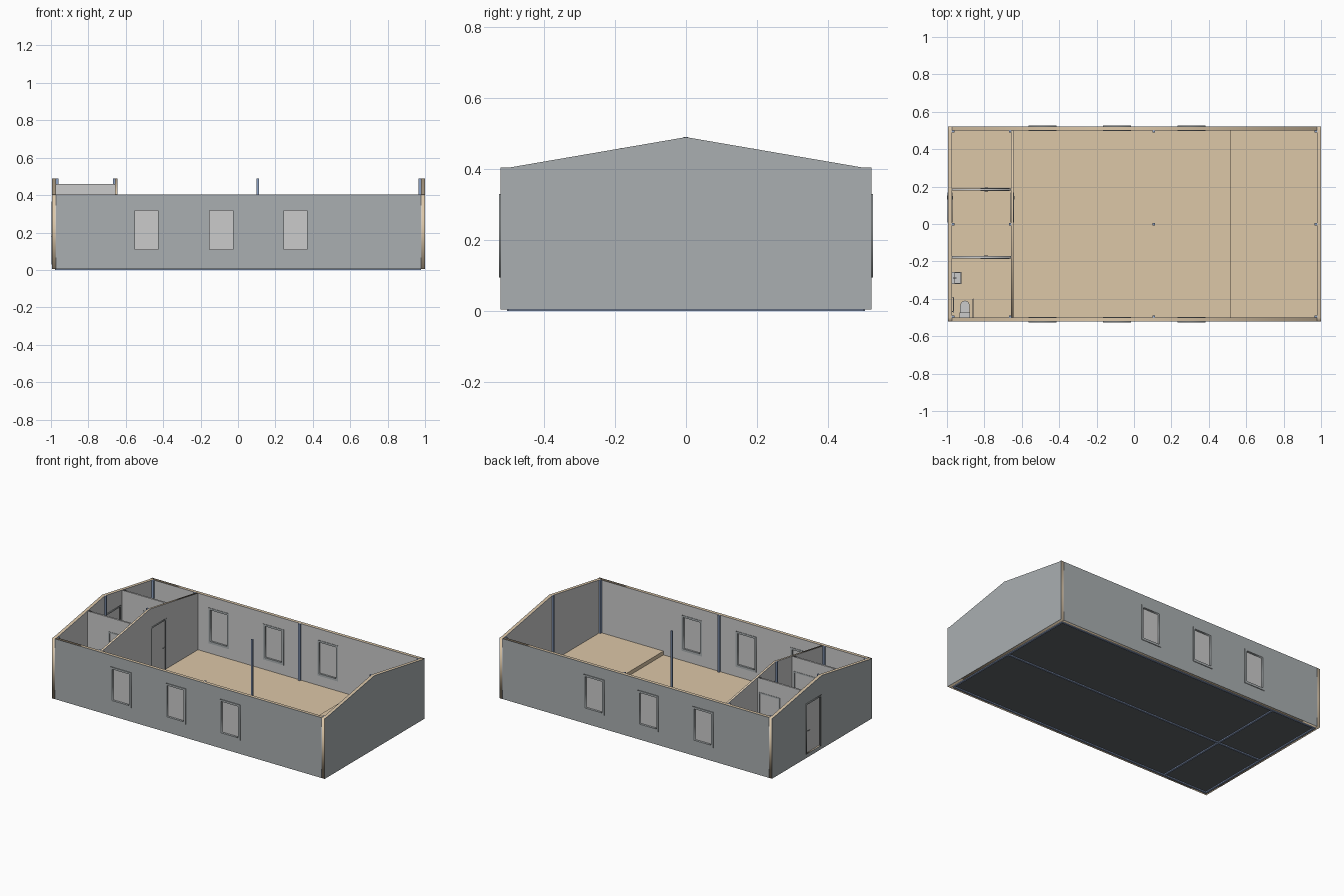
import bpy, bmesh, math
from mathutils import Matrix, Vector

if "Cube" in bpy.data.objects:
    bpy.data.objects.remove(bpy.data.objects["Cube"])


def mat(name, rgb):
    m = bpy.data.materials.new(name)
    m.diffuse_color = (*rgb, 1)
    m.use_nodes = True
    m.node_tree.nodes["Principled BSDF"].inputs["Base Color"].default_value = m.diffuse_color
    return m


CLAD = mat("cladding_grey", (0.40, 0.43, 0.44))
WOOD = mat("wood_tan", (0.72, 0.57, 0.39))
STEEL = mat("steel_blue", (0.27, 0.36, 0.55))
DARK = mat("underside_dark", (0.12, 0.13, 0.14))

XL, XR, YO = -0.995, 1.0, 0.522      # outer wall faces
T = 0.022                            # outer wall thickness
BASE, EAVE, RIDGE = 0.005, 0.404, 0.49
FLOOR, STAGE = 0.03, 0.055
PX = -0.65                           # cross partition


def link(name, me, material):
    ob = bpy.data.objects.new(name, me)
    bpy.context.collection.objects.link(ob)
    if material:
        me.materials.append(material)
    return ob


def box(name, x, y, z, material=None):
    me = bpy.data.meshes.new(name)
    bm = bmesh.new()
    bmesh.ops.create_cube(bm, size=1)
    for v in bm.verts:
        v.co = Vector([(r[0] + r[1]) / 2 + c * (r[1] - r[0]) for r, c in zip((x, y, z), v.co)])
    bm.to_mesh(me)
    bm.free()
    return link(name, me, material)


def rect(u0, u1, v0, v1):
    return [(u0, v0), (u1, v0), (u1, v1), (u0, v1)]


def panel(name, axis, a, b, loops, material=None):
    """Upright sheet between a and b on an axis; the first loop is the outline, others are holes."""
    cu = bpy.data.curves.new(name, 'CURVE')
    cu.dimensions, cu.fill_mode, cu.extrude = '2D', 'BOTH', (b - a) / 2
    for pts in loops:
        s = cu.splines.new('POLY')
        s.points.add(len(pts) - 1)
        for p, (u, v) in zip(s.points, pts):
            p.co = (u, v, 0, 1)
        s.use_cyclic_u = True
    tmp = bpy.data.objects.new(name + "_outline", cu)
    me = bpy.data.meshes.new_from_object(tmp)
    bpy.data.objects.remove(tmp)
    m = (a + b) / 2
    if axis == 'x':
        M = Matrix(((0, 0, 1, m), (1, 0, 0, 0), (0, 1, 0, 0), (0, 0, 0, 1)))
    else:
        M = Matrix(((1, 0, 0, 0), (0, 0, -1, m), (0, 1, 0, 0), (0, 0, 0, 1)))
    me.transform(M)
    me.name = name
    return link(name, me, material)


def layered_wall(name, axis, outer, inner, loops):
    """Timber core with cladding outside and lining inside."""
    d = 0.003 if inner > outer else -0.003
    for part, p, q, m in (("cladding", outer, outer + d, CLAD), ("core", outer + d, inner - d, WOOD),
                          ("lining", inner - d, inner, None)):
        panel(f"{name}_{part}", axis, min(p, q), max(p, q), loops, m)


def roof_z(y):
    return EAVE + (0.5 - abs(y)) / 0.5 * (RIDGE - EAVE)


def cylinder(name, p, q, r, n=12, material=None):
    p, q = Vector(p), Vector(q)
    me = bpy.data.meshes.new(name)
    bm = bmesh.new()
    M = Matrix.Translation((p + q) / 2) @ (q - p).to_track_quat('Z', 'Y').to_matrix().to_4x4()
    bmesh.ops.create_cone(bm, cap_ends=True, segments=n, radius1=r, radius2=r, depth=(q - p).length, matrix=M)
    bm.to_mesh(me)
    bm.free()
    return link(name, me, material)


# Long walls with three windows each
WINDOWS = (-0.49, -0.09, 0.307)
WH = 0.075
for side, s in (("front", -1), ("back", 1)):
    holes = [rect(c - WH, c + WH, 0.095, 0.33) for c in WINDOWS]
    layered_wall(f"{side}_wall", 'y', s * YO, s * (YO - T), [rect(XL + T, XR - T, BASE, EAVE)] + holes)
    for i, c in enumerate(WINDOWS):
        y = sorted((s * 0.527, s * 0.497))
        panel(f"{side}_window_frame_{i}", 'y', *y,
              [rect(c - WH, c + WH, 0.095, 0.33), rect(c - 0.062, c + 0.062, 0.11, 0.317)], CLAD)
        panel(f"{side}_window_pane_{i}", 'y', s * 0.511 - 0.002, s * 0.511 + 0.002,
              [rect(c - 0.063, c + 0.063, 0.109, 0.318)])

# Gable end walls and the gabled cross partition
gable = [(-YO, BASE), (YO, BASE), (YO, EAVE), (0.5, EAVE), (0, RIDGE), (-0.5, EAVE), (-YO, EAVE)]
DOOR = (0.008, 0.168)
DTOP = 0.365
door_hole = rect(*DOOR, FLOOR, DTOP)
layered_wall("right_end_wall", 'x', XR, XR - T, [gable])
layered_wall("left_end_wall", 'x', XL, XL + T, [gable, door_hole])
W = YO - T
inner_gable = [(-W, FLOOR), (W, FLOOR), (W, EAVE), (0, RIDGE), (-W, EAVE)]
panel("cross_partition_west", 'x', PX - 0.007, PX - 0.004, [inner_gable, door_hole])
panel("cross_partition_core", 'x', PX - 0.004, PX + 0.004, [inner_gable, door_hole], WOOD)
panel("cross_partition_east", 'x', PX + 0.004, PX + 0.007, [inner_gable, door_hole])


# Doors: frame, leaf and lever handles on both faces
def door(name, axis, pos, u0, u1, half, knob_u, turn):
    top = DTOP
    f = 0.009
    panel(name + "_frame", axis, pos - half, pos + half,
          [[(u0, FLOOR), (u0 + f, FLOOR), (u0 + f, top - f), (u1 - f, top - f), (u1 - f, FLOOR),
            (u1, FLOOR), (u1, top), (u0, top)]], CLAD)
    panel(name + "_leaf", axis, pos - 0.004, pos + 0.004, [rect(u0 + f, u1 - f, FLOOR + 0.002, top - f)])

    def at(u, w):
        return (pos + w, u, 0.18) if axis == 'x' else (u, pos + w, 0.18)
    w = half + 0.0005
    cylinder(name + "_handle_spindle", at(knob_u, -w), at(knob_u, w), 0.002, 8, CLAD)
    for k, e in enumerate((-w, w)):
        cylinder(f"{name}_handle_lever_{k}", at(knob_u, e), at(knob_u + turn * 0.02, e), 0.0018, 8, CLAD)


door("entrance_door", 'x', XL + T / 2, *DOOR, 0.014, 0.15, -1)
door("hall_door", 'x', PX, *DOOR, 0.009, 0.15, -1)

# Small room partitions, each with a door
for name, y in (("store", 0.185), ("washroom", -0.178)):
    outline = rect(XL + T, PX - 0.007, FLOOR, roof_z(y))
    panel(name + "_partition", 'y', y - 0.006, y + 0.006, [outline, rect(-0.82, -0.665, FLOOR, DTOP)])
    door(name + "_door", 'y', y, -0.82, -0.665, 0.008, -0.80, 1)

# Floor, underside and raised stage
box("floor", (XL + 0.015, XR - 0.015), (-0.51, 0.51), (0.012, FLOOR), WOOD)
box("underside_panel", (XL + 0.015, XR - 0.015), (-0.51, 0.51), (0.007, 0.012), DARK)
box("stage", (0.515, XR - T), (-W, W), (FLOOR, STAGE), WOOD)

# Steel base beams
for s in (-1, 1):
    box(f"long_sill_beam_{s}", (-0.97, 0.97), (s * 0.498 - 0.006, s * 0.498 + 0.006), (0, 0.01), STEEL)
    box(f"end_sill_beam_{s}", (s * 0.972 - 0.006, s * 0.972 + 0.006), (-0.5, 0.5), (0, 0.01), STEEL)
box("centre_beam", (-0.97, 0.97), (-0.006, 0.006), (0, 0.01), STEEL)
box("cross_beam", (PX - 0.006, PX + 0.006), (-0.5, 0.5), (0, 0.01), STEEL)

# Steel posts along both walls and the ridge line
for i, x in enumerate((-0.967, PX - 0.013, 0.105, 0.972)):
    for j, y in enumerate((-0.494, 0, 0.494)):
        h = RIDGE if y == 0 else EAVE
        yy = y - 0.001 if y == 0 else y
        box(f"post_{i}_{j}", (x - 0.006, x + 0.006), (yy - 0.006, yy + 0.006), (FLOOR, h), STEEL)

# Toilet: tank, lid, pedestal, bowl with a rounded front
box("toilet_tank", (-0.930, -0.878), (-0.498, -0.474), (0.09, 0.145))
box("toilet_tank_lid", (-0.932, -0.876), (-0.499, -0.472), (0.145, 0.151))
box("toilet_pedestal", (-0.918, -0.890), (-0.495, -0.435), (FLOOR, 0.075))


def rounded_slab(name, z0, z1, r, scale=1.0):
    me = bpy.data.meshes.new(name)
    bm = bmesh.new()
    pts = [(-r, -0.474), (r, -0.474)]
    pts += [(r * math.cos(a * math.pi / 12), -0.436 + 0.026 * scale * math.sin(a * math.pi / 12)) for a in range(13)]
    face = bm.faces.new([bm.verts.new((x - 0.904, y, z0)) for x, y in pts])
    new = bmesh.ops.extrude_face_region(bm, geom=[face])["geom"]
    bmesh.ops.translate(bm, vec=(0, 0, z1 - z0), verts=[v for v in new if isinstance(v, bmesh.types.BMVert)])
    bmesh.ops.recalc_face_normals(bm, faces=bm.faces)
    bm.to_mesh(me)
    bm.free()
    link(name, me, None)


rounded_slab("toilet_bowl", 0.065, 0.092, 0.022, 0.85)
rounded_slab("toilet_seat", 0.092, 0.098, 0.025)

# Grab rails beside the toilet
cylinder("wall_grab_rail", (-0.965, -0.472, 0.14), (-0.965, -0.39, 0.14), 0.003)
for y in (-0.468, -0.394):
    cylinder("grab_rail_bracket", (-0.974, y, 0.14), (-0.965, y, 0.14), 0.002, 8)
for z in (0.115, 0.14):
    cylinder("fold_down_rail", (-0.86, -0.5, z), (-0.86, -0.40, z), 0.003)
cylinder("fold_down_rail_end", (-0.86, -0.402, 0.115), (-0.86, -0.402, 0.14), 0.003)

# Basin: four rims, bottom, trap and tap
bx, by = (-0.972, -0.922), (-0.322, -0.256)
box("basin_bottom", bx, by, (0.135, 0.142))
box("basin_rim_wall", (bx[0], bx[0] + 0.012), by, (0.142, 0.165))
box("basin_rim_front", (bx[1] - 0.006, bx[1]), by, (0.142, 0.165))
for k, y in enumerate((by[0], by[1] - 0.006)):
    box(f"basin_rim_side_{k}", (bx[0] + 0.012, bx[1] - 0.006), (y, y + 0.006), (0.142, 0.165))
cylinder("basin_trap", (-0.948, -0.289, 0.10), (-0.948, -0.289, 0.135), 0.004)
cylinder("basin_tap", (-0.966, -0.289, 0.165), (-0.966, -0.289, 0.178), 0.003)
cylinder("basin_spout", (-0.966, -0.289, 0.177), (-0.948, -0.289, 0.175), 0.002, 8)
